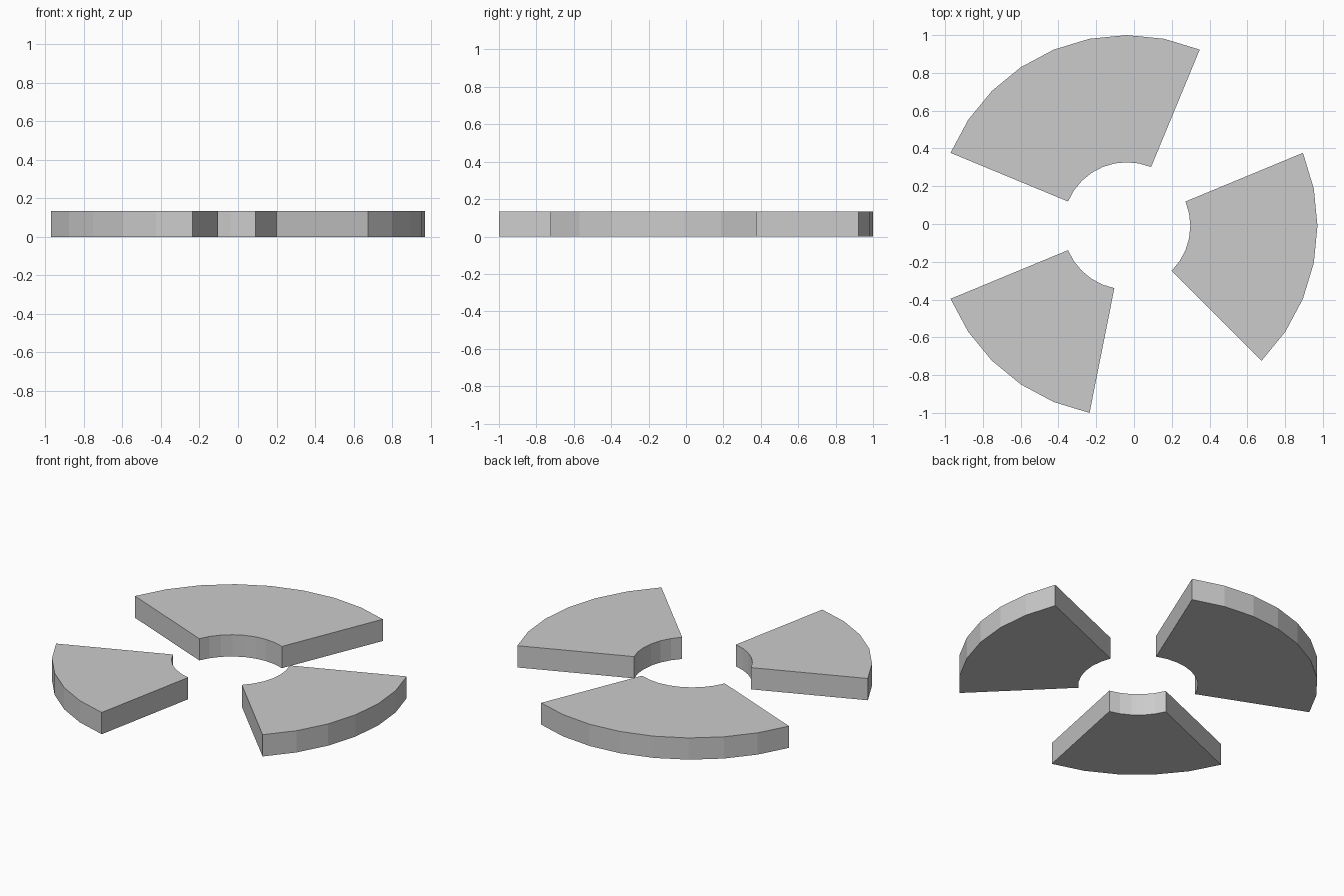
import bpy, bmesh
from math import sin, cos, radians

if "Cube" in bpy.data.objects:
    bpy.data.objects.remove(bpy.data.objects["Cube"])

R_OUT = 1.0097
R_IN = R_OUT / 3
CX, CY = -0.0384, -0.0097
HEIGHT = 0.135
STEP = 11.25  # 32-sided ring


def ring_sector(name, start, segments):
    """Flat-faced ring sector, extruded up from z = 0."""
    bm = bmesh.new()
    angles = [radians(start + i * STEP) for i in range(segments + 1)]
    outline = [(R_OUT, a) for a in angles] + [(R_IN, a) for a in reversed(angles)]
    verts = [bm.verts.new((CX + r * cos(a), CY + r * sin(a), 0)) for r, a in outline]
    base = bm.faces.new(verts)
    top = bmesh.ops.extrude_face_region(bm, geom=[base], use_keep_orig=True)
    moved = [v for v in top["geom"] if isinstance(v, bmesh.types.BMVert)]
    bmesh.ops.translate(bm, verts=moved, vec=(0, 0, HEIGHT))
    bmesh.ops.recalc_face_normals(bm, faces=bm.faces)
    mesh = bpy.data.meshes.new(name)
    bm.to_mesh(mesh)
    bm.free()
    bpy.context.collection.objects.link(bpy.data.objects.new(name, mesh))


# Three sectors of one ring, each with a different span
ring_sector("back_sector", 67.5, 8)
ring_sector("right_sector", -45, 6)
ring_sector("front_left_sector", 202.5, 5)
